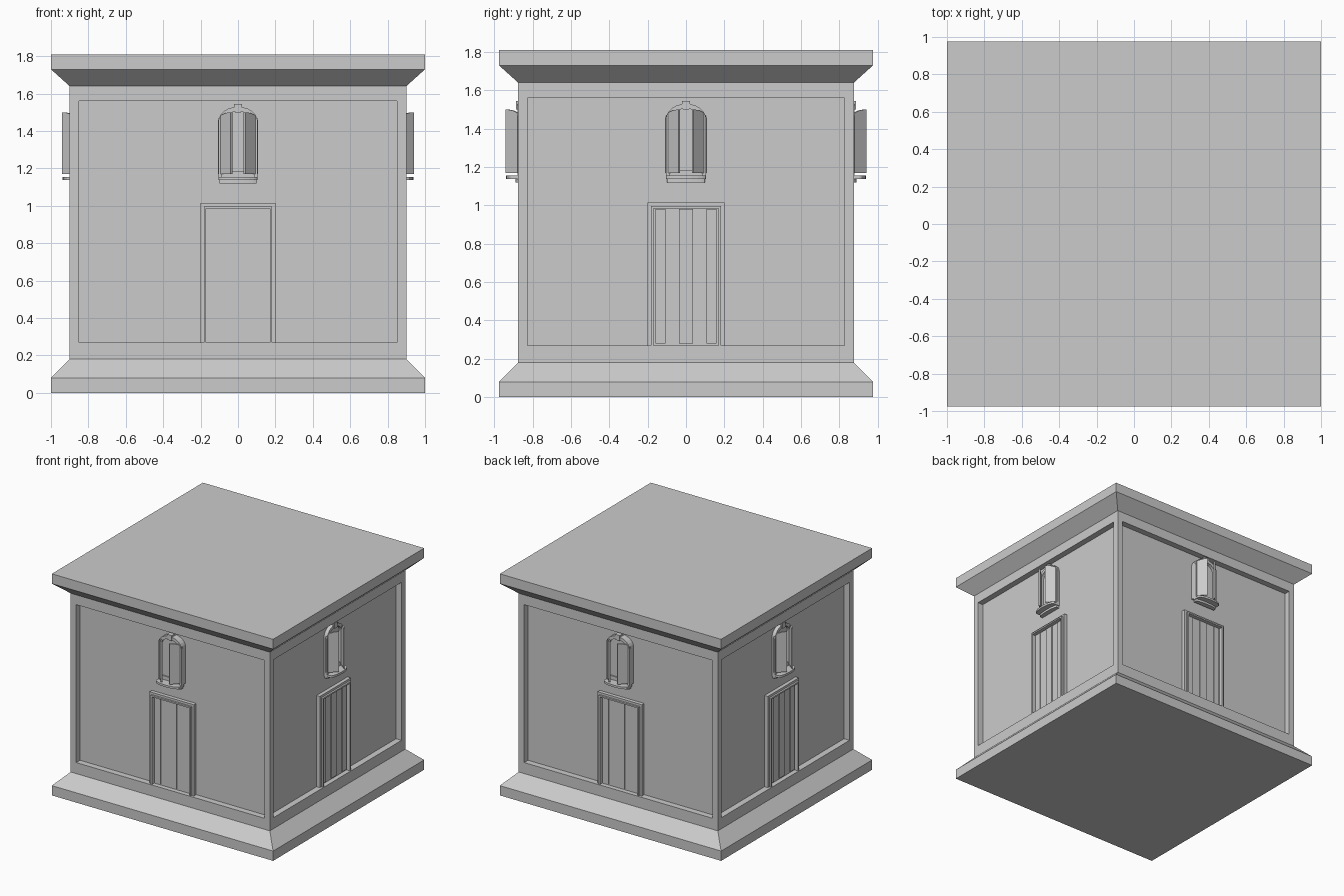
import bpy, bmesh
from math import sin, cos, pi, radians
from mathutils import Matrix, Vector

if "Cube" in bpy.data.objects:
    bpy.data.objects.remove(bpy.data.objects["Cube"])

RECESS = 0.05


def finish(name, bm):
    bmesh.ops.recalc_face_normals(bm, faces=bm.faces)
    me = bpy.data.meshes.new(name)
    bm.to_mesh(me)
    bm.free()
    return me


def prism(name, pts, a, b, plan=False, m=None):
    """Extrude an (x, z) outline from depth a to b, or an (x, depth) plan in z."""
    bm = bmesh.new()
    place = (lambda p, d: (p[0], -p[1], d)) if plan else (lambda p, d: (p[0], -d, p[1]))
    f = bm.faces.new([bm.verts.new(place(p, a)) for p in pts])
    ext = bmesh.ops.extrude_face_region(bm, geom=[f])
    move = Vector((0, 0, b - a)) if plan else Vector((0, a - b, 0))
    bmesh.ops.translate(bm, vec=move, verts=[v for v in ext['geom'] if isinstance(v, bmesh.types.BMVert)])
    if m:
        bm.transform(m)
    return finish(name, bm)


def rect(x0, x1, z0, z1):
    return [(x0, z0), (x1, z0), (x1, z1), (x0, z1)]


def arch(w, z0, spring, top, n=12):
    return [(w, z0)] + [(w * cos(pi * i / n), spring + (top - spring) * sin(pi * i / n))
                        for i in range(n + 1)] + [(-w, z0)]


def band(outer, inner):
    return outer + inner[::-1]


def frame(w, z, t):
    return band([(w, 0.27), (w, z), (-w, z), (-w, 0.27)],
                [(w - t, 0.27), (w - t, z - t), (t - w, z - t), (t - w, 0.27)])


def bow(w, side, front, n=10):
    return [(w, 0)] + [(w * cos(pi * i / n), side + (front - side) * sin(pi * i / n))
                       for i in range(n + 1)] + [(-w, 0)]


# building body: stacked rings for plinth, wall and cornice
bm = bmesh.new()
rings = []
for x, z in [(1, 0), (1, .08), (.9, .18), (.9, 1.64), (1, 1.73), (1, 1.81)]:
    y = x - 0.025
    rings.append([bm.verts.new((sx * x, sy * y, z)) for sx, sy in [(-1, -1), (1, -1), (1, 1), (-1, 1)]])
walls = []
for k, (lo, hi) in enumerate(zip(rings, rings[1:])):
    for i in range(4):
        f = bm.faces.new([lo[i], lo[(i + 1) % 4], hi[(i + 1) % 4], hi[i]])
        if k == 2:
            walls.append(f)
bm.faces.new(rings[0][::-1])
bm.faces.new(rings[-1])
bm.normal_update()
# sunken wall panels
bmesh.ops.inset_individual(bm, faces=walls, thickness=0.07)
for f in walls:
    for v in f.verts:
        v.co.z = 0.27 if v.co.z < 1 else 1.56
bm.normal_update()
for f in bmesh.ops.extrude_discrete_faces(bm, faces=walls)['faces']:
    bmesh.ops.translate(bm, vec=f.normal * -RECESS, verts=f.verts)
body = bpy.data.objects.new("building_body", finish("building_body", bm))
bpy.context.collection.objects.link(body)

# door parts, depth measured outward from the sunken panel
door = [prism("door_frame", frame(.20, 1.015, .02), -.01, .03),
        prism("door_molding", frame(.182, .997, .012), -.01, .045),
        prism("door_leaf", rect(-.171, .171, .27, .986), -.01, .012)]
for x0, x1 in [(-.16, -.108), (-.036, .036), (.108, .16)]:
    door.append(prism("door_plank", rect(x0, x1, .28, .98), 0, .02))

# window parts
window = [prism("window_frame", band(arch(.105, 1.155, 1.45, 1.53), arch(.085, 1.155, 1.44, 1.505)), -.03, .03),
          prism("window_pane", arch(.09, 1.155, 1.44, 1.51), -.03, .005),
          prism("window_bar", rect(-.085, .085, 1.155, 1.185), -.03, .015),
          prism("window_sill", bow(.105, .055, .088), 1.138, 1.155, True),
          prism("sill_support", bow(.1, .025, .04), 1.12, 1.138, True),
          prism("keystone", [(-.016, 1.5), (.016, 1.5), (.022, 1.545), (-.022, 1.545)], -.03, .036)]
# half-open shutters hinged at the outer edges
for s in (-1, 1):
    pts = [(0, 1.17)] + [(-s * .1 * (1 - cos(pi / 2 * i / 6)), 1.455 + .045 * sin(pi / 2 * i / 6))
                         for i in range(7)] + [(-s * .1, 1.17)]
    m = Matrix.Translation((s * .102, -.012, 0)) @ Matrix.Rotation(radians(s * 48), 4, 'Z')
    window.append(prism("shutter", pts, -.006, .006, m=m))

# the same door and window on all four sides
for k, side in enumerate(("front", "right", "back", "left")):
    dist = (0.875 if k % 2 == 0 else 0.9) - RECESS
    push = 0.025 if k % 2 == 0 else 0
    for parts, off in ((door, 0), (window, push)):
        for me in parts:
            ob = bpy.data.objects.new(f"{side}_{me.name}", me)
            bpy.context.collection.objects.link(ob)
            ob.matrix_world = Matrix.Rotation(k * pi / 2, 4, 'Z') @ Matrix.Translation((0, -dist - off, 0))
